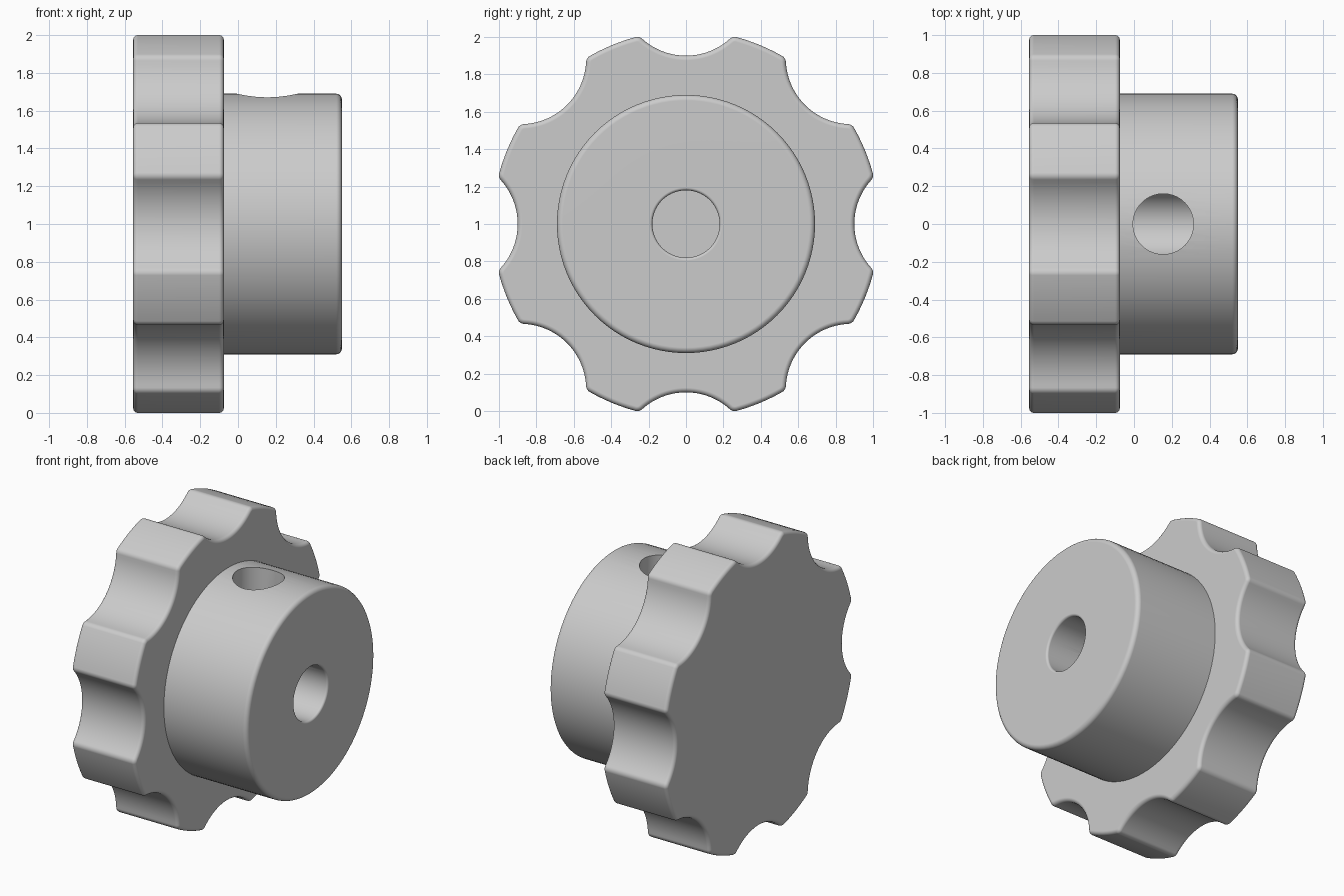
import bpy
import bmesh
import math
from mathutils import Vector, Matrix

cube = bpy.data.objects.get("Cube")
if cube:
    bpy.data.objects.remove(cube, do_unlink=True)

AXIS_Z = 1.0          # height of the knob's axis
BACK, STEP, END = -0.555, -0.075, 0.55
LOBES = 8

grey = bpy.data.materials.new("light grey")
grey.use_nodes = True
colour = (0.6, 0.6, 0.6, 1)
grey.diffuse_color = colour
grey.node_tree.nodes["Principled BSDF"].inputs["Base Color"].default_value = colour


def make_object(name, bm):
    bmesh.ops.recalc_face_normals(bm, faces=bm.faces)
    mesh = bpy.data.meshes.new(name)
    bm.to_mesh(mesh)
    bm.free()
    mesh.materials.append(grey)
    obj = bpy.data.objects.new(name, mesh)
    bpy.context.collection.objects.link(obj)
    return obj


def activate(obj):
    bpy.ops.object.select_all(action="DESELECT")
    obj.select_set(True)
    bpy.context.view_layer.objects.active = obj


def finish(obj):
    activate(obj)
    bpy.ops.object.shade_smooth_by_angle(angle=math.radians(35))
    mod = obj.modifiers.new("clean normals", "WEIGHTED_NORMAL")
    mod.keep_sharp = True


def arc(centre, radius, start, end, steps):
    return [centre + radius * Vector((math.cos(a), math.sin(a)))
            for a in (start + (end - start) * i / steps for i in range(steps + 1))]


def angle(v):
    return math.atan2(v.y, v.x)


def grip_outline(outer=1.035, scoop=0.35, scoop_at=1.25, fillet=0.04):
    """Outline of a disc with round scoops, joined by small fillets."""
    c_x = ((outer - fillet) ** 2 + scoop_at ** 2 - (scoop + fillet) ** 2) / (2 * scoop_at)
    c = Vector((c_x, math.sqrt((outer - fillet) ** 2 - c_x ** 2)))
    s = Vector((scoop_at, 0))
    to_c = angle(c - s)
    to_s = angle(s - c)
    pitch = 2 * math.pi / LOBES
    unit = arc(s, scoop, 2 * math.pi - to_c, to_c, 24)
    unit += arc(c, fillet, to_s, angle(c), 6)[1:]
    unit += arc(Vector((0, 0)), outer, angle(c), pitch - angle(c), 6)[1:]
    mirrored = Vector((c.x, -c.y))
    next_c = Matrix.Rotation(pitch, 2) @ mirrored
    unit += arc(next_c, fillet, pitch - angle(c), pitch - to_s, 6)[1:-1]
    return [Matrix.Rotation(pitch * k, 2) @ p for k in range(LOBES) for p in unit]


# Scalloped grip: extruded outline with rounded rims
bm = bmesh.new()
cap = bm.faces.new([bm.verts.new((BACK, p.x, AXIS_Z + p.y)) for p in grip_outline()])
ext = bmesh.ops.extrude_face_region(bm, geom=[cap], use_keep_orig=True)
moved = [g for g in ext["geom"] if isinstance(g, bmesh.types.BMVert)]
bmesh.ops.translate(bm, verts=moved, vec=(STEP - BACK, 0, 0))
rims = [e for e in bm.edges if abs(e.verts[0].co.x - e.verts[1].co.x) < 1e-5]
bmesh.ops.bevel(bm, geom=rims, offset=0.025, segments=4, profile=0.5, affect="EDGES")
grip = make_object("grip", bm)
finish(grip)

# Hub with a blind bore: lathed profile of (x, radius)
hub_r, bore_r, edge, lip = 0.69, 0.18, 0.03, 0.015
profile = [Vector((STEP - 0.04, 0)), Vector((STEP - 0.04, hub_r))]
profile += arc(Vector((END - edge, hub_r - edge)), edge, math.pi / 2, 0, 5)
profile += arc(Vector((END - lip, bore_r + lip)), lip, 0, -math.pi / 2, 4)
profile += [Vector((STEP + 0.005, bore_r)), Vector((STEP + 0.005, 0))]
bm = bmesh.new()
verts = [bm.verts.new((p.x, 0, AXIS_Z + p.y)) for p in profile]
edges = [bm.edges.new(pair) for pair in zip(verts, verts[1:])]
bmesh.ops.spin(bm, geom=verts + edges, cent=(0, 0, AXIS_Z), axis=(1, 0, 0),
               angle=2 * math.pi, steps=96, use_merge=True)
bmesh.ops.remove_doubles(bm, verts=bm.verts, dist=1e-5)
hub = make_object("hub", bm)

# Set screw hole: drilled from the top of the hub into the bore
bm = bmesh.new()
bmesh.ops.create_cone(bm, cap_ends=True, segments=64, radius1=0.16, radius2=0.16,
                      depth=0.8, matrix=Matrix.Translation((0.155, 0, AXIS_Z + 0.4)))
cutter = make_object("screw_hole_cutter", bm)
cutter.hide_render = True
drill = hub.modifiers.new("screw hole", "BOOLEAN")
drill.operation = "DIFFERENCE"
drill.solver = "EXACT"
drill.object = cutter
activate(hub)
bpy.ops.object.modifier_apply(modifier=drill.name)
bpy.data.objects.remove(cutter, do_unlink=True)
finish(hub)
